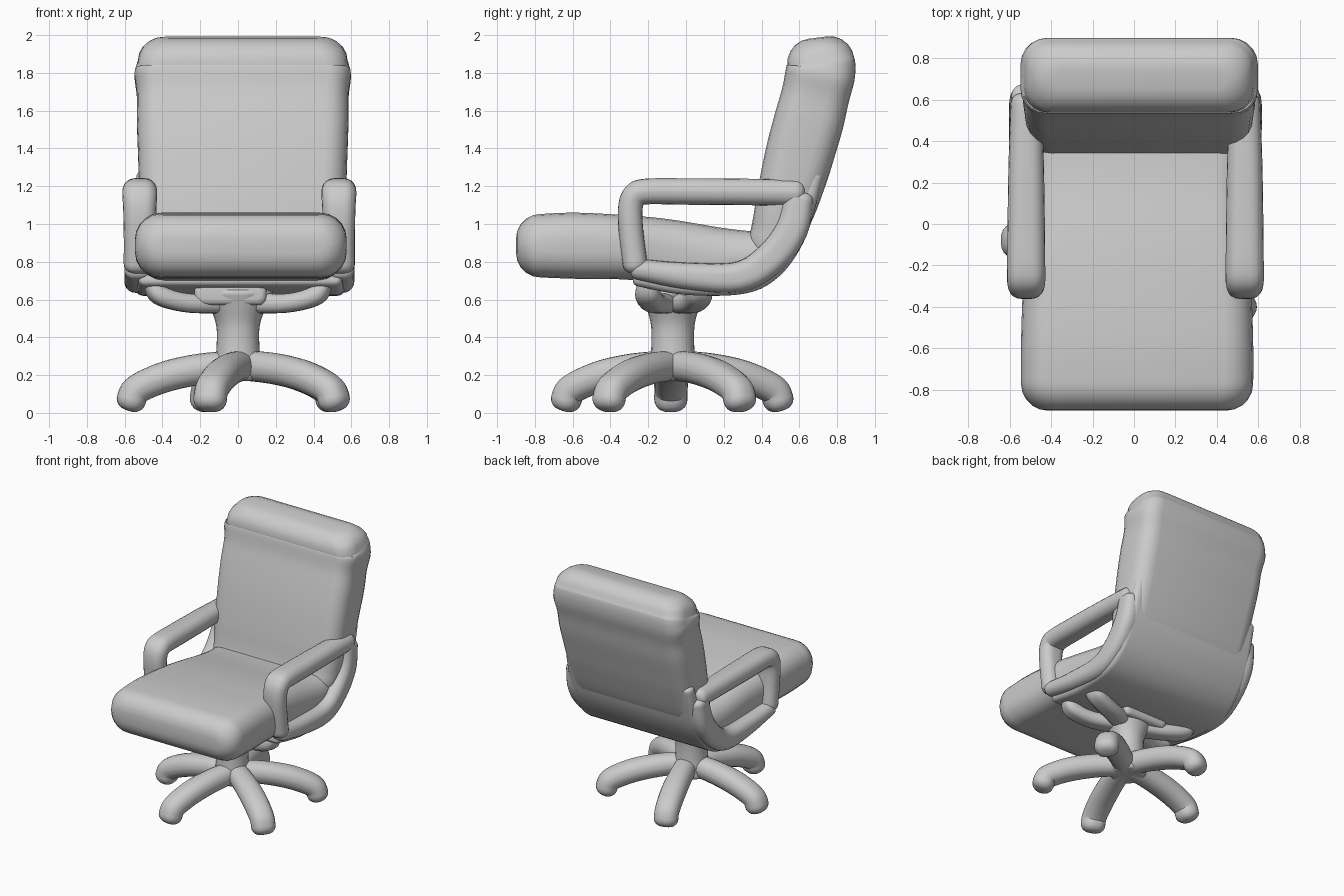
import bpy
import bmesh
import math
from mathutils import Vector

if "Cube" in bpy.data.objects:
    bpy.data.objects.remove(bpy.data.objects["Cube"])


def spline(stations, steps):
    """Catmull-Rom resampling of (x, y, z, half_width, half_thickness) stations."""
    s = [stations[0]] + list(stations) + [stations[-1]]
    out = []
    for i in range(1, len(s) - 2):
        for k in range(steps):
            t = k / steps
            out.append([0.5 * (2 * b + (c - a) * t + (2 * a - 5 * b + 4 * c - d) * t * t
                               + (3 * b - a - 3 * c + d) * t ** 3)
                        for a, b, c, d in zip(s[i - 1], s[i], s[i + 1], s[i + 2])])
    return out + [list(stations[-1])]


def sweep(name, stations, side=(1, 0, 0), radius=0.1, cap=0.05, steps=5):
    """Rounded-rectangle section swept along stations, with rounded ends."""
    side = Vector(side).normalized()
    st = spline(stations, steps)
    pos = [Vector(p[:3]) for p in st]
    last = len(st) - 1
    rings = []
    for i, p in enumerate(st):
        tangent = (pos[min(i + 1, last)] - pos[max(i - 1, 0)]).normalized()
        row = [(pos[i], tangent, p[3], p[4])]
        if i in (0, last):
            sign = -1 if i == 0 else 1
            for k in range(1, 6):
                a = k / 5 * math.pi / 2
                shrink = cap * (1 - math.cos(a))
                row.append((pos[i] + tangent * sign * cap * math.sin(a), tangent,
                            p[3] - shrink, p[4] - shrink))
            if i == 0:
                row.reverse()
        rings += row

    bm = bmesh.new()
    loops = []
    for centre, tangent, hw, ht in rings:
        up = side.cross(tangent).normalized()
        r = min(radius, 0.95 * hw, 0.95 * ht)
        loop = []
        for q, (sx, sy) in enumerate(((1, 1), (-1, 1), (-1, -1), (1, -1))):
            for k in range(6):
                a = (q + k / 5) * math.pi / 2
                u = sx * (hw - r) + r * math.cos(a)
                v = sy * (ht - r) + r * math.sin(a)
                loop.append(bm.verts.new(centre + side * u + up * v))
        loops.append(loop)
    n = len(loops[0])
    for a, b in zip(loops, loops[1:]):
        for j in range(n):
            bm.faces.new((a[j], a[(j + 1) % n], b[(j + 1) % n], b[j]))
    bm.faces.new(loops[0])
    bm.faces.new(loops[-1])
    bmesh.ops.recalc_face_normals(bm, faces=bm.faces)
    mesh = bpy.data.meshes.new(name)
    bm.to_mesh(mesh)
    bm.free()
    obj = bpy.data.objects.new(name, mesh)
    bpy.context.collection.objects.link(obj)
    bpy.ops.object.select_all(action='DESELECT')
    obj.select_set(True)
    bpy.context.view_layer.objects.active = obj
    bpy.ops.object.shade_smooth_by_angle(angle=math.radians(45))
    return obj


def side_path(x, rows):
    return [(x, y, z, hw, ht) for y, z, hw, ht in rows]


# Seat cushion, front to rear
sweep("seat", side_path(0.015, [
    (-0.77, 0.885, 0.56, 0.168), (-0.58, 0.885, 0.56, 0.175), (-0.3, 0.875, 0.55, 0.17),
    (-0.1, 0.85, 0.53, 0.175), (0.15, 0.82, 0.52, 0.165), (0.37, 0.83, 0.52, 0.13)]),
    radius=0.14, cap=0.13)

# Padded backrest with soft horizontal folds
sweep("backrest", side_path(0.025, [
    (0.45, 0.91, 0.53, 0.12), (0.512, 1.05, 0.545, 0.155), (0.57, 1.25, 0.55, 0.175),
    (0.61, 1.40, 0.555, 0.182), (0.652, 1.55, 0.56, 0.184), (0.685, 1.68, 0.56, 0.18),
    (0.708, 1.78, 0.572, 0.184), (0.716, 1.83, 0.565, 0.182), (0.714, 1.858, 0.555, 0.178)]),
    radius=0.12, cap=0.13)

# Curved shell joining the seat bottom to the back
sweep("shell", side_path(0.012, [
    (-0.25, 0.71, 0.54, 0.04), (0.0, 0.67, 0.55, 0.045), (0.3, 0.675, 0.56, 0.045),
    (0.46, 0.76, 0.56, 0.05), (0.575, 0.92, 0.56, 0.05), (0.638, 1.10, 0.555, 0.048),
    (0.68, 1.25, 0.55, 0.045)]), radius=0.05, cap=0.03)

# Armrest loops: pad, front post and lower rail
for label, s in (("left", -1), ("right", 1)):
    x = 0.527 * s + 0.007
    sweep(label + "_armrest", side_path(x, [
        (0.58, 1.165, 0.075, 0.07), (0.3, 1.17, 0.085, 0.07), (0.0, 1.172, 0.09, 0.07),
        (-0.21, 1.172, 0.092, 0.068), (-0.272, 1.15, 0.092, 0.066),
        (-0.295, 1.08, 0.088, 0.065), (-0.29, 0.95, 0.085, 0.065),
        (-0.27, 0.79, 0.085, 0.065)]), radius=0.07, cap=0.05)
    sweep(label + "_lower_rail", side_path(x + 0.012 * s, [
        (-0.25, 0.76, 0.07, 0.055), (0.0, 0.725, 0.07, 0.07), (0.28, 0.72, 0.07, 0.08),
        (0.45, 0.82, 0.07, 0.085), (0.56, 0.97, 0.07, 0.085), (0.595, 1.13, 0.06, 0.08)]),
        radius=0.06, cap=0.04)

# Tilt mechanism and support brackets under the seat
CX, CY = 0.0, -0.07
sweep("tilt_mechanism", side_path(-0.04, [
    (-0.19, 0.63, 0.19, 0.06), (0.07, 0.63, 0.19, 0.06)]), radius=0.04, cap=0.03)
for i, (bx, by) in enumerate(((-0.41, -0.2), (0.41, -0.2), (-0.41, 0.07), (0.41, 0.07))):
    side = (-(by - CY), bx, 0)
    sweep(f"seat_bracket_{i + 1}", [
        (CX, CY, 0.59, 0.08, 0.06), (bx * 0.6, CY + (by - CY) * 0.7, 0.58, 0.07, 0.05),
        (bx, by, 0.62, 0.07, 0.05), (bx * 1.08, by, 0.68, 0.06, 0.05)],
        side=side, radius=0.05, cap=0.04)

# Central column
sweep("column", [(CX, CY, 0.2, 0.13, 0.13), (CX, CY, 0.33, 0.115, 0.115),
                 (CX, CY, 0.46, 0.115, 0.115), (CX, CY, 0.56, 0.15, 0.14),
                 (CX, CY, 0.63, 0.19, 0.16)], radius=0.16, cap=0.03)

# Five-legged star base with rounded feet
for i in range(5):
    a = math.radians(181 + 72 * i)
    dx, dy = math.cos(a), math.sin(a)
    profile = [(0.03, 0.25, 0.08, 0.08), (0.2, 0.235, 0.085, 0.082),
               (0.36, 0.205, 0.09, 0.082), (0.48, 0.165, 0.09, 0.08),
               (0.565, 0.12, 0.088, 0.078), (0.59, 0.07, 0.088, 0.078)]
    sweep(f"base_leg_{i + 1}",
          [(CX + 0.025 + r * dx, CY + r * dy, z, hw, ht) for r, z, hw, ht in profile],
          side=(-dy, dx, 0), radius=0.08, cap=0.06)
